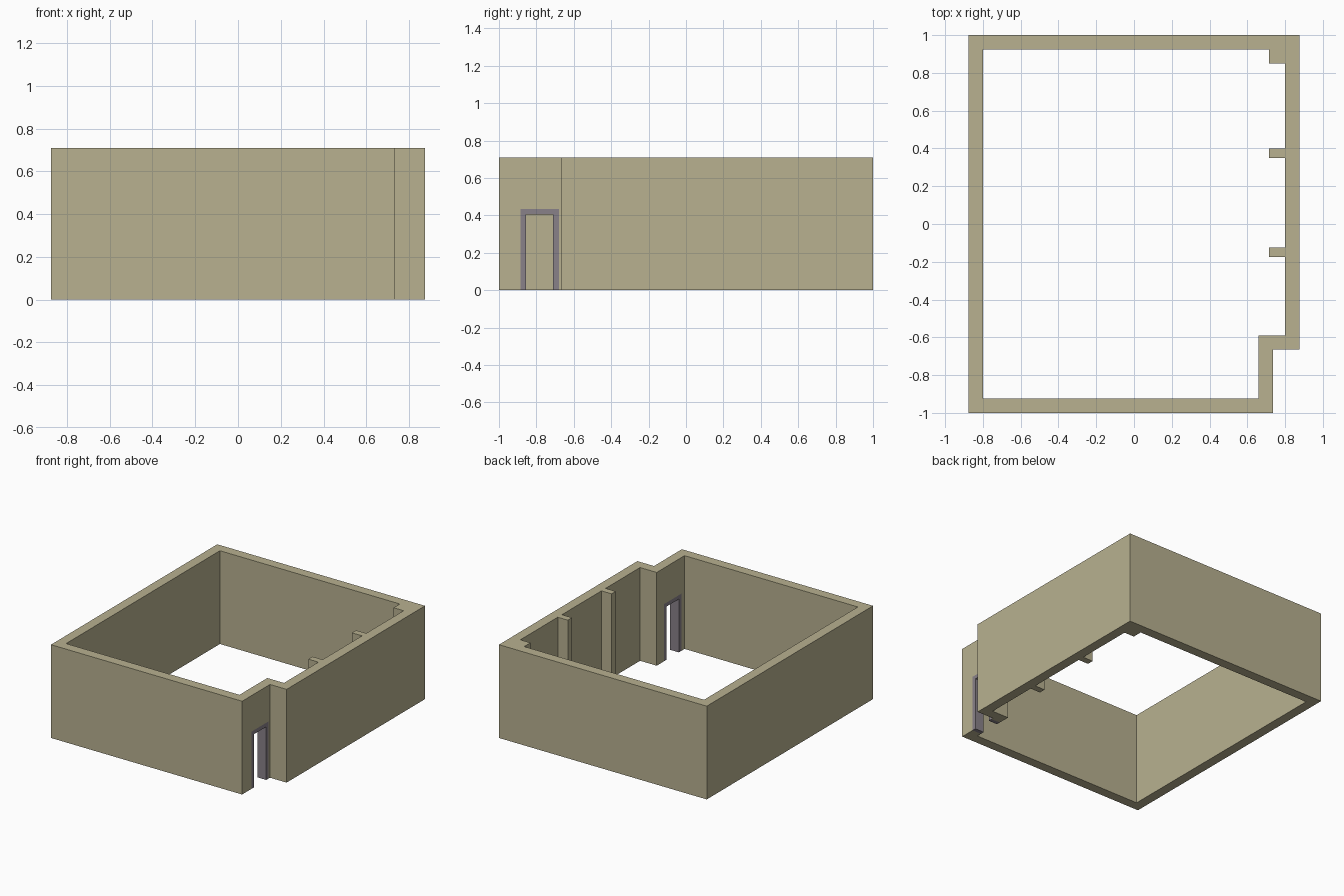
import bpy, bmesh
from mathutils import Vector

if "Cube" in bpy.data.objects:
    bpy.data.objects.remove(bpy.data.objects["Cube"])

HEIGHT = 0.71
THICK = 0.075


def material(name, rgb):
    mat = bpy.data.materials.new(name)
    mat.diffuse_color = (*rgb, 1)
    mat.use_nodes = True
    mat.node_tree.nodes["Principled BSDF"].inputs["Base Color"].default_value = mat.diffuse_color
    return mat


def prism(name, points, direction, mat=None):
    """Extrude a closed 3D outline along a direction."""
    bm = bmesh.new()
    face = bm.faces.new([bm.verts.new(p) for p in points])
    ext = bmesh.ops.extrude_face_region(bm, geom=[face], use_keep_orig=True)
    moved = [v for v in ext["geom"] if isinstance(v, bmesh.types.BMVert)]
    bmesh.ops.translate(bm, verts=moved, vec=Vector(direction))
    bmesh.ops.recalc_face_normals(bm, faces=bm.faces)
    mesh = bpy.data.meshes.new(name)
    bm.to_mesh(mesh)
    bm.free()
    obj = bpy.data.objects.new(name, mesh)
    bpy.context.collection.objects.link(obj)
    if mat:
        mesh.materials.append(mat)
    return obj


def cut(target, cutter):
    """Subtract the cutter, apply the result and discard the cutter."""
    mod = target.modifiers.new("cut", "BOOLEAN")
    mod.operation = "DIFFERENCE"
    mod.solver = "EXACT"
    mod.object = cutter
    bpy.context.view_layer.objects.active = target
    bpy.ops.object.modifier_apply(modifier=mod.name)
    bpy.data.objects.remove(cutter)


plaster = material("plaster", (0.48, 0.44, 0.28))
trim = material("door_trim", (0.25, 0.22, 0.25))

# Outer outline with the stepped entrance corner
outer = [(-0.875, -1), (0.735, -1), (0.735, -0.665),
         (0.875, -0.665), (0.875, 1), (-0.875, 1)]

# Inner outline, notched around the three pilasters
inner = [(-0.8, -0.925), (0.66, -0.925), (0.66, -0.59), (0.8, -0.59)]
for y0, y1 in ((-0.175, -0.125), (0.35, 0.4)):
    inner += [(0.8, y0), (0.715, y0), (0.715, y1), (0.8, y1)]
inner += [(0.8, 0.85), (0.715, 0.85), (0.715, 0.925), (-0.8, 0.925)]

# Room walls
walls = prism("walls", [(x, y, 0) for x, y in outer], (0, 0, HEIGHT), plaster)
cut(walls, prism("room_void", [(x, y, -0.1) for x, y in inner], (0, 0, 1)))

# Doorway through the recessed side wall
Y0, Y1, TOP = -0.886, -0.68, 0.435
door = [(0.6, Y0, -0.1), (0.6, Y1, -0.1), (0.6, Y1, TOP), (0.6, Y0, TOP)]
cut(walls, prism("door_void", door, (0.2, 0, 0)))

# Door frame lining the doorway, flush with both wall faces
W = 0.03
arch = [(Y0, 0), (Y0, TOP), (Y1, TOP), (Y1, 0),
        (Y1 - W, 0), (Y1 - W, TOP - W), (Y0 + W, TOP - W), (Y0 + W, 0)]
prism("door_frame", [(0.66, y, z) for y, z in arch], (THICK, 0, 0), trim)
